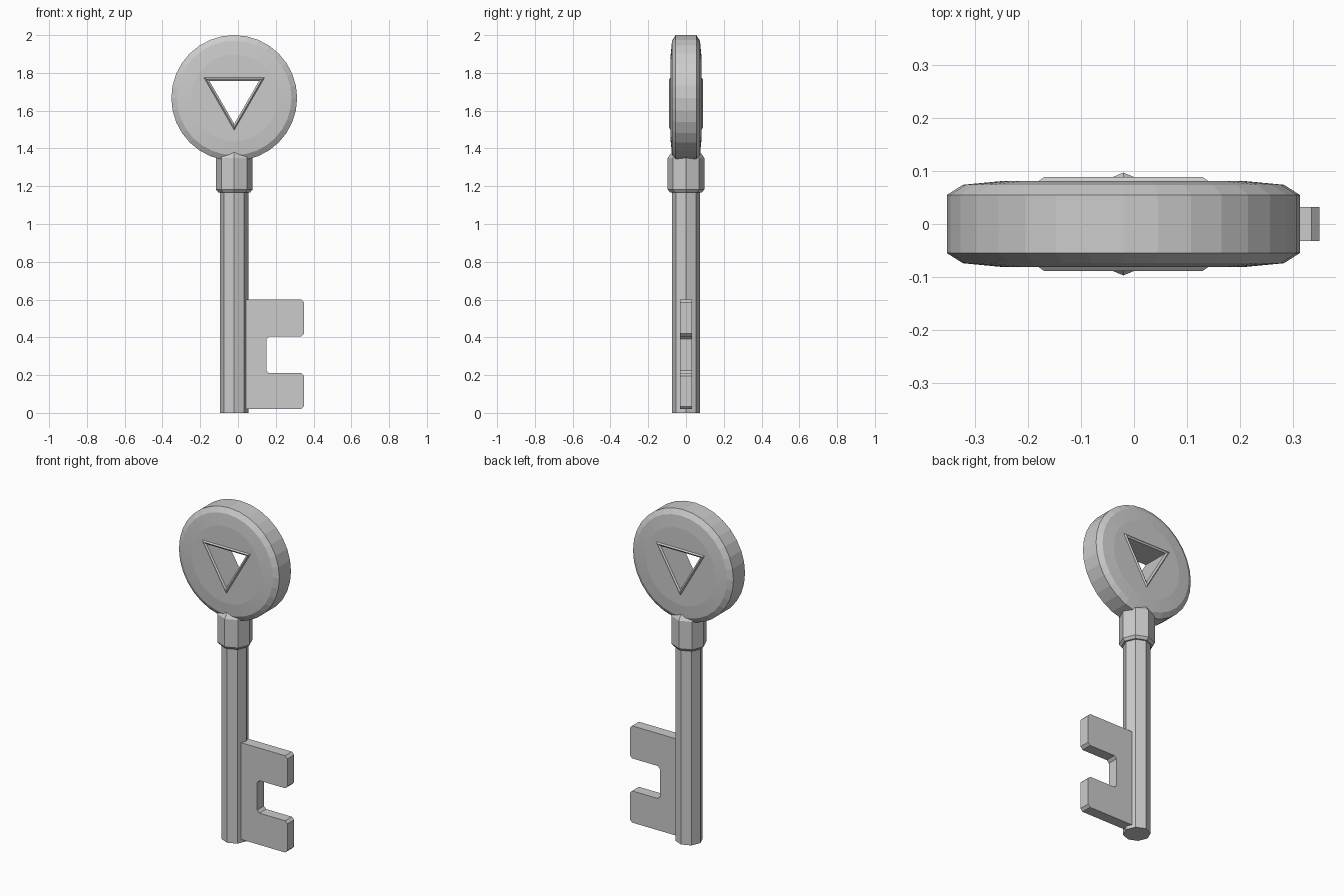
import bpy, bmesh
from math import sin, cos, pi

if "Cube" in bpy.data.objects:
    bpy.data.objects.remove(bpy.data.objects["Cube"])

CX = -0.02       # key axis
HEAD_Z = 1.667   # centre of the round head
TRI_Z = 1.682    # centre of the triangular window


def finish(name, bm):
    bmesh.ops.recalc_face_normals(bm, faces=bm.faces)
    me = bpy.data.meshes.new(name)
    bm.to_mesh(me)
    bm.free()
    ob = bpy.data.objects.new(name, me)
    bpy.context.collection.objects.link(ob)
    return ob


def loft(name, profile, sides, place, phase=0.0, closed=False):
    """Stack n-gon rings of (radius, height); cap the ends or close the loop."""
    bm = bmesh.new()
    rings = []
    for r, h in profile:
        angles = [phase + 2 * pi * i / sides for i in range(sides)]
        rings.append([bm.verts.new(place(r * cos(a), r * sin(a), h)) for a in angles])
    pairs = list(zip(rings, rings[1:]))
    if closed:
        pairs.append((rings[-1], rings[0]))
    else:
        bm.faces.new(rings[0])
        bm.faces.new(rings[-1])
    for a, b in pairs:
        for i in range(sides):
            j = (i + 1) % sides
            bm.faces.new((a[i], a[j], b[j], b[i]))
    return finish(name, bm)


def upright(u, v, h):
    return (CX + u, v, h)


def facing(z):
    return lambda u, v, h: (CX + u, h, z + v)


def mirrored(half):
    return [(r, -h) for r, h in half] + [(r, h) for r, h in reversed(half)]


# Shaft and collar, both octagonal
loft("shaft", [(0.075, 0), (0.075, 1.25)], 8, upright)
loft("collar", [(0.085, 1.168), (0.097, 1.183), (0.097, 1.35), (0.07, 1.388)], 8, upright)

# Round head with a triangular opening
head = loft("head", mirrored([(0.23, 0.081), (0.303, 0.074), (0.333, 0.055)]),
            32, facing(HEAD_Z))
cutter = loft("window_cutter", [(0.165, -0.2), (0.165, 0.2)], 3, facing(TRI_Z), -pi / 2)
cutter.hide_render = True
mod = head.modifiers.new("window", 'BOOLEAN')
mod.object = cutter
mod.operation = 'DIFFERENCE'
mod.solver = 'EXACT'
bpy.context.view_layer.objects.active = head
bpy.ops.object.modifier_apply(modifier=mod.name)
bpy.data.objects.remove(cutter)

# Raised frame lining the opening on both faces
loft("window_frame", mirrored([(0.192, 0.077), (0.172, 0.089), (0.152, 0.082)])[::-1],
     3, facing(TRI_Z), -pi / 2, closed=True)

# Toothed bit: C-shaped outline with chamfered corners
C = 0.015
outline = [(0.0, 0.02), (0.35 - C, 0.02), (0.35, 0.02 + C), (0.35, 0.21 - C), (0.35 - C, 0.21),
           (0.15 + C, 0.21), (0.15, 0.21 + C), (0.15, 0.405 - C), (0.15 + C, 0.405),
           (0.35 - C, 0.405), (0.35, 0.405 + C), (0.35, 0.6 - C), (0.35 - C, 0.6), (0.0, 0.6)]
bm = bmesh.new()
face = bm.faces.new([bm.verts.new((x, -0.032, z)) for x, z in outline])
ext = bmesh.ops.extrude_face_region(bm, geom=[face], use_keep_orig=True)
bmesh.ops.translate(bm, vec=(0, 0.064, 0),
                    verts=[g for g in ext["geom"] if isinstance(g, bmesh.types.BMVert)])
finish("bit", bm)
